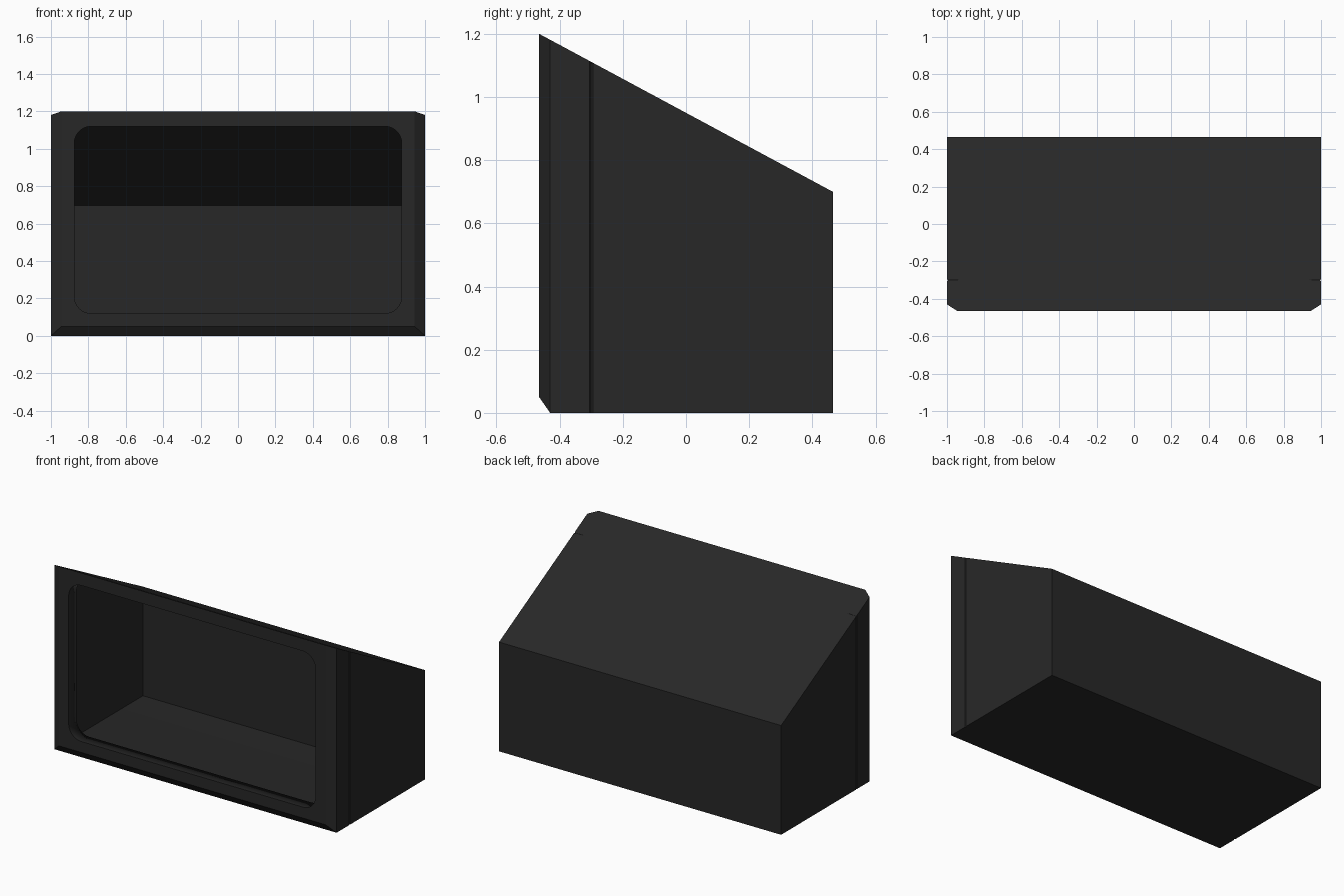
import bpy
import bmesh
import math

cube = bpy.data.objects.get("Cube")
if cube:
    bpy.data.objects.remove(cube)

FRONT, BACK = -0.465, 0.465
TOP_FRONT, TOP_BACK = 1.2, 0.70
LIP_DEPTH = 0.08

mat = bpy.data.materials.new("charcoal black")
colour = (0.0205, 0.0205, 0.0205, 1)
mat.diffuse_color = colour
mat.use_nodes = True
bsdf = mat.node_tree.nodes["Principled BSDF"]
bsdf.inputs["Base Color"].default_value = colour
bsdf.inputs["Roughness"].default_value = 0.6


def roof(y):
    return TOP_FRONT + (TOP_BACK - TOP_FRONT) * (y - FRONT) / (BACK - FRONT)


def section(bm, y, half, bottom, dip=0.0):
    """One cross-section of the sloped housing."""
    t = roof(y)
    pts = [(-half, bottom), (half, bottom), (half, t - dip),
           (0.935, t), (-0.935, t), (-half, t - dip)]
    return [bm.verts.new((x, y, z)) for x, z in pts]


def opening(bm, y, half=0.875, low=0.12, high=1.12, r=0.09, steps=8):
    """Rounded rectangle of the front opening."""
    verts = []
    corners = [(half - r, high - r), (r - half, high - r),
               (r - half, low + r), (half - r, low + r)]
    for c, (cx, cz) in enumerate(corners):
        for i in range(steps + 1):
            a = math.pi / 2 * (c + i / steps)
            verts.append(bm.verts.new((cx + r * math.cos(a), y, cz + r * math.sin(a))))
    return verts


def bridge(bm, a, b):
    n = len(a)
    for i in range(n):
        j = (i + 1) % n
        bm.faces.new((a[i], a[j], b[j], b[i]))


def loop_edges(bm, ring):
    return [bm.edges.get((v, ring[(i + 1) % len(ring)])) for i, v in enumerate(ring)]


bm = bmesh.new()

# Housing walls: chamfered front edge, fine side seam, straight run to the back
rings = [section(bm, FRONT, 0.945, 0.05),
         section(bm, -0.43, 1.0, 0.0),
         section(bm, -0.305, 1.0, 0.0),
         section(bm, -0.30, 0.994, 0.0, 0.005),
         section(bm, -0.295, 1.0, 0.0),
         section(bm, BACK, 1.0, 0.0)]
for a, b in zip(rings, rings[1:]):
    bridge(bm, a, b)
bm.faces.new(rings[-1])

# Lip turned back into the opening
rim = opening(bm, FRONT)
lip = opening(bm, FRONT + LIP_DEPTH)
bridge(bm, rim, lip)

# Flat front frame between the outline and the opening
bmesh.ops.triangle_fill(bm, use_beauty=True, normal=(0, -1, 0),
                        edges=loop_edges(bm, rings[0]) + loop_edges(bm, rim))
bmesh.ops.recalc_face_normals(bm, faces=bm.faces[:])

mesh = bpy.data.meshes.new("housing_shell")
bm.to_mesh(mesh)
bm.free()
mesh.materials.append(mat)
shell = bpy.data.objects.new("housing_shell", mesh)
bpy.context.collection.objects.link(shell)

# Thin sheet wall
sheet = shell.modifiers.new("wall_thickness", "SOLIDIFY")
sheet.thickness = 0.004
sheet.offset = -1

bpy.ops.object.select_all(action="DESELECT")
shell.select_set(True)
bpy.context.view_layer.objects.active = shell
bpy.ops.object.shade_smooth_by_angle(angle=math.radians(25))
